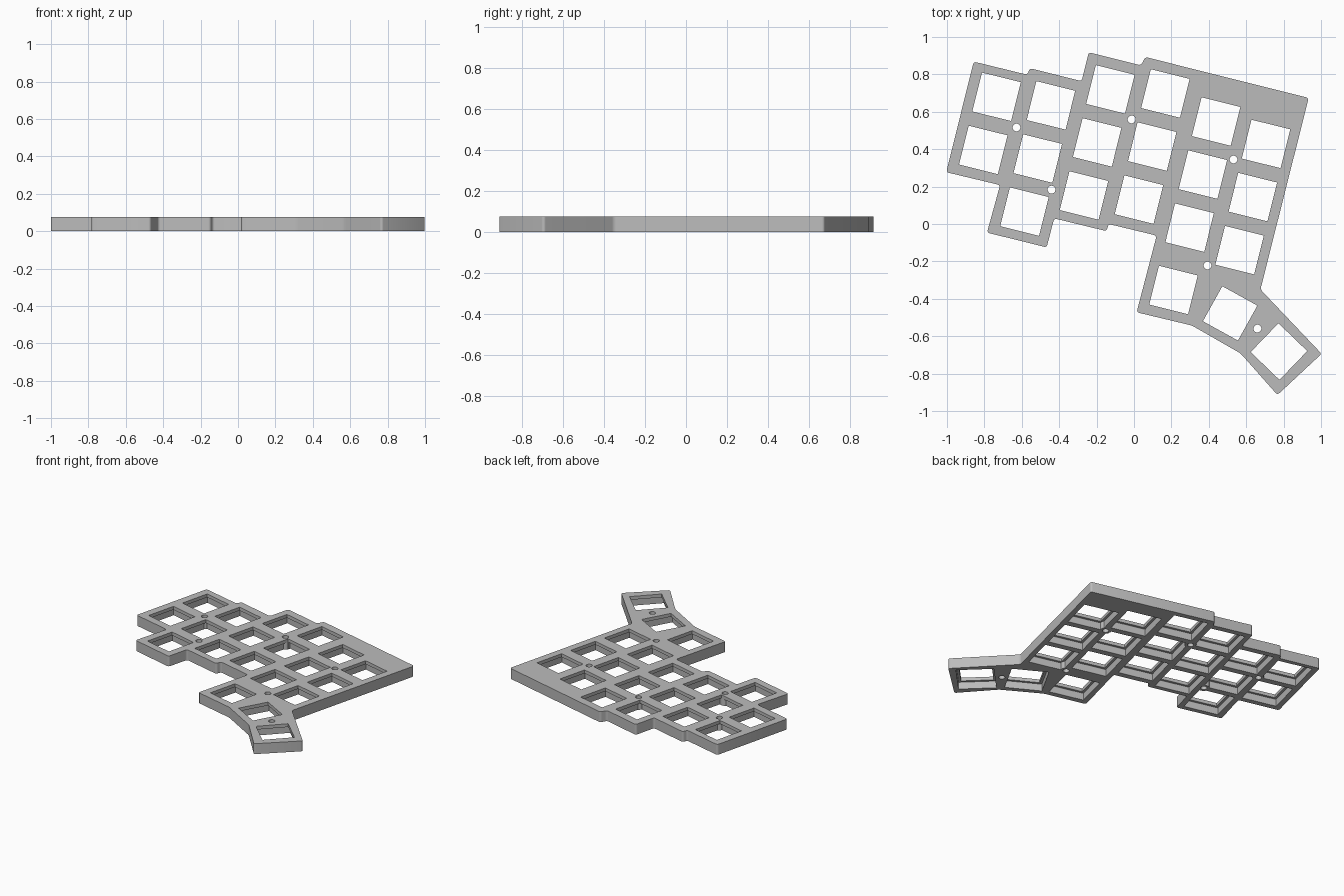
import bpy, bmesh
from math import radians, sin, cos
from mathutils import Matrix, Vector

if "Cube" in bpy.data.objects:
    bpy.data.objects.remove(bpy.data.objects["Cube"])

HEIGHT, SKIN = 0.075, 0.024      # total height, thickness of top skin
HOLE, POCKET = 0.214, 0.248      # switch opening, wider pocket underneath
TILT = -14                       # rotation of the key columns

grey = bpy.data.materials.new("light_grey")
grey.use_nodes = True
grey.diffuse_color = (0.5, 0.5, 0.5, 1)
grey.node_tree.nodes["Principled BSDF"].inputs["Base Color"].default_value = (0.5, 0.5, 0.5, 1)


def make_object(name, bm):
    bmesh.ops.recalc_face_normals(bm, faces=bm.faces)
    mesh = bpy.data.meshes.new(name)
    bm.to_mesh(mesh)
    bm.free()
    mesh.materials.append(grey)
    ob = bpy.data.objects.new(name, mesh)
    bpy.context.collection.objects.link(ob)
    return ob


def boxes(name, keys, size, z0, z1):
    bm = bmesh.new()
    for x, y, a in keys:
        m = (Matrix.Translation((x, y, (z0 + z1) / 2))
             @ Matrix.Rotation(radians(a), 4, 'Z')
             @ Matrix.Diagonal((size, size, z1 - z0, 1)))
        bmesh.ops.create_cube(bm, size=1, matrix=m)
    return make_object(name, bm)


def cylinders(name, spots, radius, z0, z1):
    bm = bmesh.new()
    for x, y in spots:
        bmesh.ops.create_cone(bm, cap_ends=True, segments=24, radius1=radius, radius2=radius,
                              depth=z1 - z0, matrix=Matrix.Translation((x, y, (z0 + z1) / 2)))
    return make_object(name, bm)


def combine(body, other, operation):
    mod = body.modifiers.new("cut", 'BOOLEAN')
    mod.operation, mod.object, mod.solver = operation, other, 'EXACT'
    bpy.context.view_layer.update()
    graph = bpy.context.evaluated_depsgraph_get()
    mesh = bpy.data.meshes.new_from_object(body.evaluated_get(graph))
    body.modifiers.clear()
    body.data = mesh
    bpy.data.objects.remove(other)


# Outline of the plate, clockwise from the back corner
outline = [(-.857, .868), (-.57, .798), (-.557, .833), (-.28, .764), (-.242, .918),
           (.037, .848), (.06, .893), (.934, .674), (.676, -.35), (1.003, -.694),
           (.767, -.914), (.57, -.692), (.31, -.543), (.014, -.472), (.121, -.062),
           (-.136, 0), (-.147, -.038), (-.427, .03), (-.467, -.125), (-.786, -.046),
           (-.716, .208), (-1.004, .277)]
bm = bmesh.new()
bm.faces.new([bm.verts.new((x, y, 0)) for x, y in outline])
bmesh.ops.bevel(bm, geom=bm.verts[:], offset=0.014, segments=4, profile=0.5, affect='VERTICES')
side = bmesh.ops.extrude_face_region(bm, geom=bm.faces[:])
bmesh.ops.translate(bm, vec=(0, 0, HEIGHT),
                    verts=[v for v in side["geom"] if isinstance(v, bmesh.types.BMVert)])
plate = make_object("keyboard_plate", bm)

# Key positions: staggered columns (x, y of back key, count) and fanned thumb keys
columns = [(-.735, .68, 2), (-.444, .634, 3), (-.126, .72, 3),
           (.168, .698, 3), (.439, .548, 3), (.706, .428, 3)]
step = 0.2925 * Vector((sin(radians(TILT)), -cos(radians(TILT))))
keys = [(x + i * step.x, y + i * step.y, TILT) for x, y, n in columns for i in range(n)]
keys += [(.211, -.353, TILT), (.514, -.478, TILT - 15), (.775, -.682, TILT - 30)]

# Screw positions between the keys
screws = [(-.628, .516), (-.441, .184), (-.013, .559), (.532, .345), (.393, -.222), (.66, -.559)]

# Hollow pockets below, bosses around the screws, then the openings
combine(plate, boxes("pockets", keys, POCKET, -0.05, HEIGHT - SKIN), 'DIFFERENCE')
combine(plate, cylinders("bosses", screws, 0.038, 0, HEIGHT - SKIN / 2), 'UNION')
combine(plate, boxes("openings", keys, HOLE, -0.05, HEIGHT + 0.05), 'DIFFERENCE')
combine(plate, cylinders("screw_holes", screws, 0.021, -0.05, HEIGHT + 0.05), 'DIFFERENCE')

# Smooth the rounded corners only
bpy.ops.object.select_all(action='DESELECT')
plate.select_set(True)
bpy.context.view_layer.objects.active = plate
bpy.ops.object.shade_smooth_by_angle(angle=radians(28))
